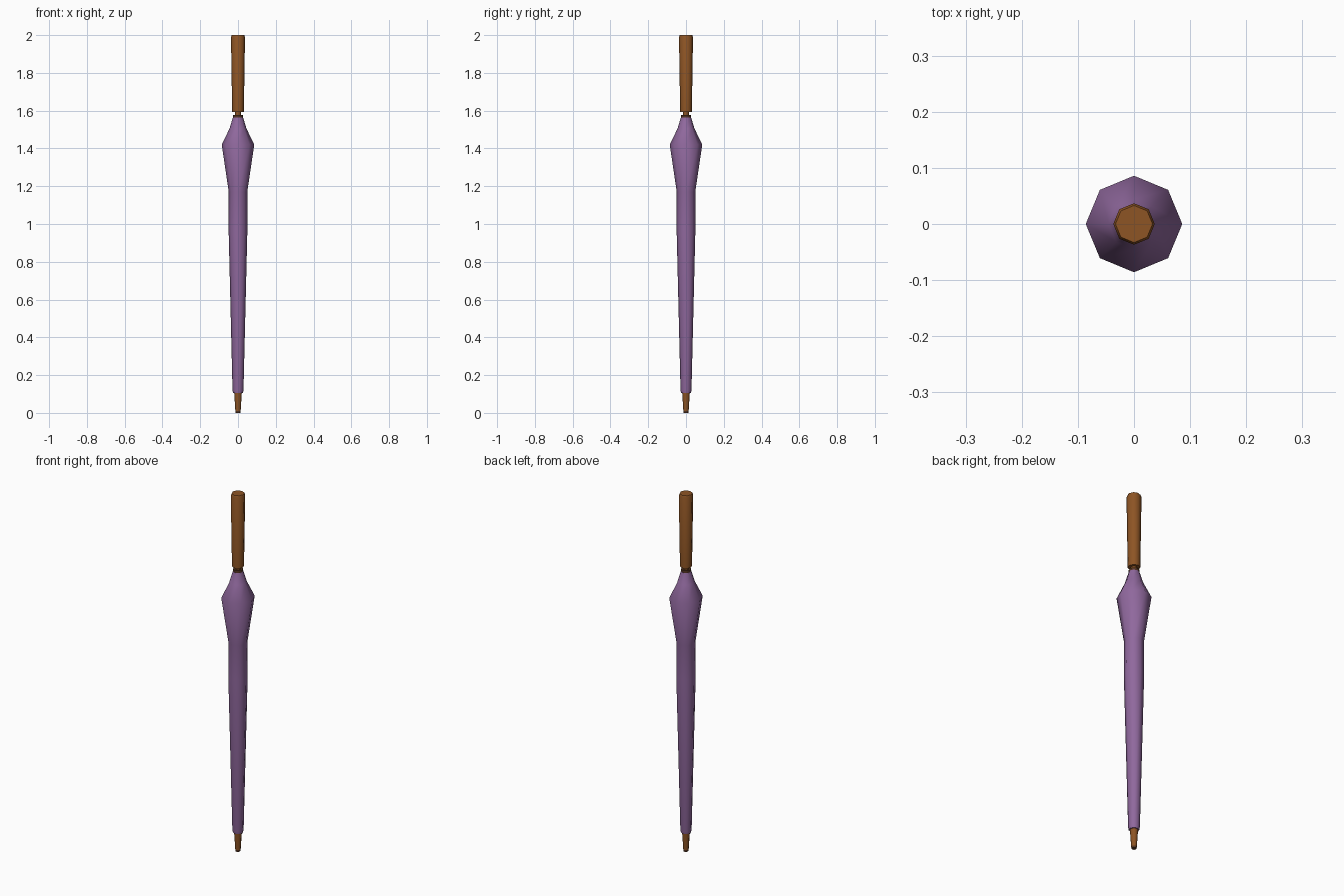
import bpy, bmesh, math

if "Cube" in bpy.data.objects:
    bpy.data.objects.remove(bpy.data.objects["Cube"])

SIDES = 8


def material(name, rgb):
    m = bpy.data.materials.new(name)
    m.diffuse_color = (*rgb, 1)
    m.use_nodes = True
    m.node_tree.nodes["Principled BSDF"].inputs["Base Color"].default_value = m.diffuse_color
    return m


purple = material("purple cloth", (0.28, 0.14, 0.34))
brown = material("brown wood", (0.27, 0.09, 0.018))
dark = material("dark brown", (0.09, 0.035, 0.015))


def lathe(name, profile, mat, angle=40):
    """Octagonal turned part from (radius, z) pairs, capped at both ends."""
    bm = bmesh.new()
    rings = [[bm.verts.new((r * math.cos(i * math.tau / SIDES),
                            r * math.sin(i * math.tau / SIDES), z))
              for i in range(SIDES)] for r, z in profile]
    for a, b in zip(rings, rings[1:]):
        for i in range(SIDES):
            j = (i + 1) % SIDES
            bm.faces.new((a[i], a[j], b[j], b[i]))
    bm.faces.new(rings[0][::-1])
    bm.faces.new(rings[-1])
    me = bpy.data.meshes.new(name)
    bm.to_mesh(me)
    bm.free()
    me.materials.append(mat)
    ob = bpy.data.objects.new(name, me)
    bpy.context.collection.objects.link(ob)
    # smooth round the sides, sharp at the caps
    bpy.ops.object.select_all(action='DESELECT')
    ob.select_set(True)
    bpy.context.view_layer.objects.active = ob
    bpy.ops.object.shade_smooth_by_angle(angle=math.radians(angle + 10))
    return ob


# Furled cloth, widest near the rib ends
lathe("folded_canopy", [(0.026, 0.105), (0.029, 0.12), (0.050, 0.98), (0.049, 1.17),
                        (0.086, 1.42), (0.045, 1.505), (0.027, 1.565)], purple)
# Ferrule at the ground end
lathe("tip", [(0.014, 0.01), (0.020, 0.105)], brown)
lathe("tip_end", [(0.013, 0.0), (0.014, 0.01)], dark)
# Collar and shaft between cloth and handle
lathe("collar", [(0.026, 1.563), (0.026, 1.578)], dark)
lathe("shaft", [(0.015, 1.57), (0.015, 1.60)], brown)
# Straight handle
lathe("handle", [(0.031, 1.592), (0.037, 1.99), (0.033, 2.0)], brown)
